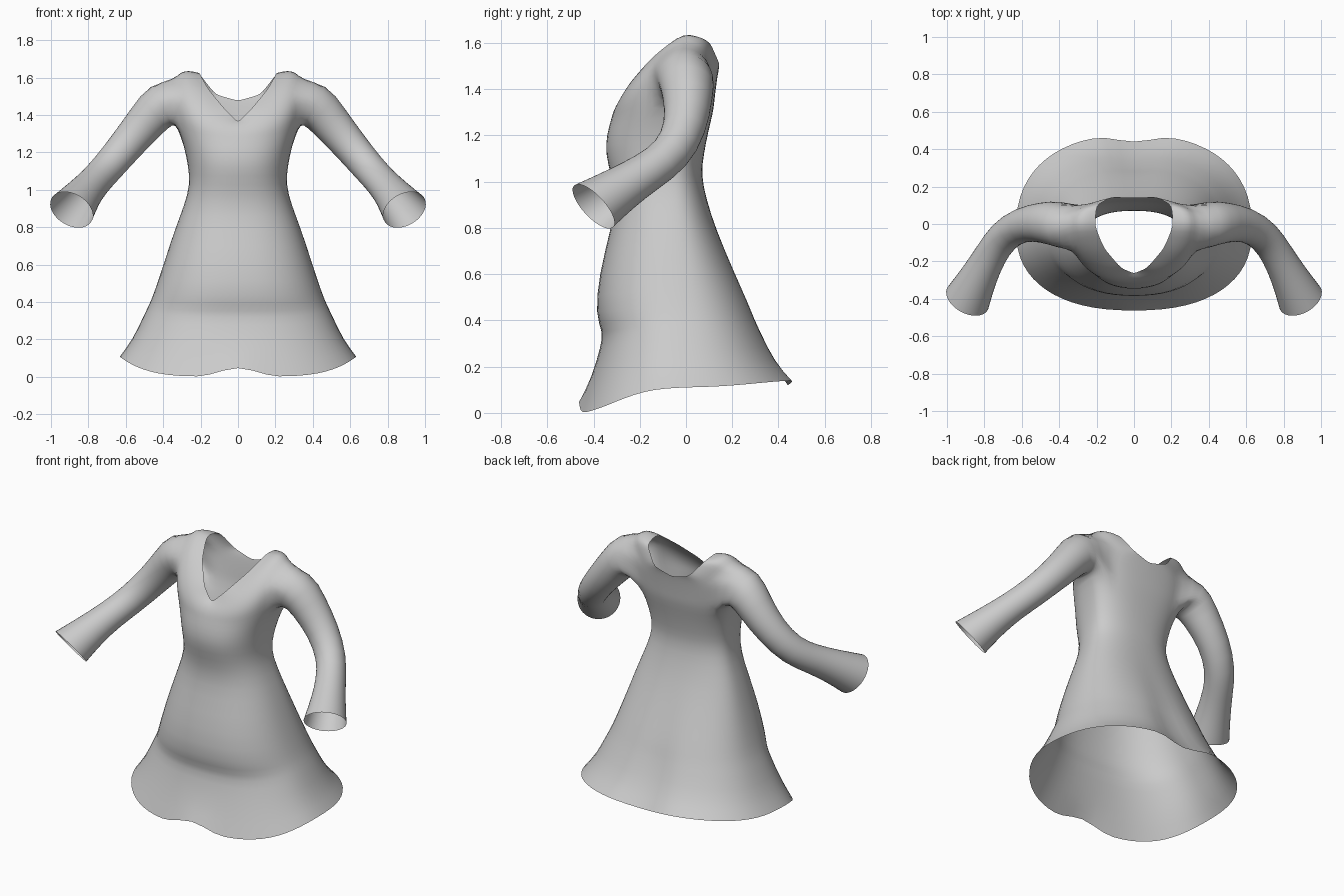
import bpy, bmesh, math
from mathutils import Vector

if "Cube" in bpy.data.objects:
    bpy.data.objects.remove(bpy.data.objects["Cube"])

HALF = 16           # columns from front centre to back centre (+x half)
UP = 6              # rows from chest to neckline
ARM = (6, 12, 3)    # armhole: first column, last column, rows above chest

# Body sections: z front, z side, z back, half width, y front, y side, y back
SECTIONS = [
    (0.00, 0.11, 0.14, .635, -.465, -.03, .48),
    (0.15, 0.20, 0.22, .565, -.41, -.03, .40),
    (0.29, 0.33, 0.35, .505, -.37, -.03, .335),
    (0.35, 0.39, 0.41, .475, -.36, -.03, .305),
    (0.42, 0.45, 0.47, .450, -.395, -.03, .28),
    (0.60, 0.60, 0.62, .400, -.378, -.04, .21),
    (0.80, 0.80, 0.80, .335, -.325, -.05, .128),
    (0.92, 0.92, 0.92, .287, -.305, -.06, .09),
    (1.03, 1.03, 1.03, .257, -.325, -.07, .065),
    (1.12, 1.13, 1.12, .268, -.35, -.06, .078),
    (1.20, 1.23, 1.21, .288, -.345, -.04, .095),
    (1.27, 1.335, 1.30, .325, -.325, -.01, .118),
]

# Neckline: column, x, y, z
NECK = [(0, 0, -.265, 1.36), (3, .07, -.235, 1.43), (6, .16, -.13, 1.54),
        (8, .21, -.01, 1.63), (10, .20, .10, 1.61), (13, .12, .145, 1.51),
        (16, 0, .14, 1.475)]

# Sleeve path: x, y, z, radius
SLEEVE = [(.41, 0, 1.465, .128), (.49, .01, 1.365, .108), (.60, 0, 1.235, .094),
          (.70, -.06, 1.115, .088), (.77, -.17, 1.04, .087),
          (.83, -.28, .97, .10), (.89, -.40, .893, .126)]


def section_point(sec, i):
    zf, zs, zb, a, yf, ys, yb = sec
    t = math.pi * i / HALF
    s, c = max(0.0, math.sin(t)), math.cos(t)
    if i in (0, HALF):
        s = 0.0
    front = i <= HALF // 2
    end_y, end_z = (yf, zf) if front else (yb, zb)
    y = ys + (end_y - ys) * abs(c) ** .85
    z = zs + (end_z - zs) * (1 - s ** 4)
    return Vector((a * s ** .85, y, z))


def neck_point(i):
    for p, q in zip(NECK, NECK[1:]):
        if p[0] <= i <= q[0]:
            f = (i - p[0]) / (q[0] - p[0])
            return Vector(p[1:]).lerp(Vector(q[1:]), f)


def bridge(bm, a, b, closed=False):
    n = len(a)
    for k in range(n if closed else n - 1):
        j = (k + 1) % n
        bm.faces.new((a[k], a[j], b[j], b[k]))


# Skirt and bodice rows
rows = [[section_point(s, i) for i in range(HALF + 1)] for s in SECTIONS]
rows[0][0].z += .07                       # front hem notch
for r in range(6):                        # centre back fold
    rows[r][HALF].y -= .055 * (1 - r / 6)
rows[0][HALF].z -= .03

# Shoulders: curve every column from chest to neckline
chest = rows[-1]
base = len(rows) - 1
for k in range(1, UP + 1):
    s, row = k / UP, []
    for i in range(HALF + 1):
        p, n = chest[i], neck_point(i)
        side = math.sin(math.pi * i / HALF) ** 2
        ctrl = Vector((p.x * 1.27, p.y * .95 + (.02 if i > 8 else 0),
                       (n.z * .75 + p.z * .25) * (1 - side) + (n.z + .085) * side))
        row.append(p * (1 - s) ** 2 + ctrl * 2 * s * (1 - s) + n * s * s)
    rows.append(row)

bm = bmesh.new()
c0, c1, nr = ARM


def inside(r, i):
    return c0 < i < c1 and base < r < base + nr


grid = [[None if inside(r, i) else bm.verts.new(p) for i, p in enumerate(row)]
        for r, row in enumerate(rows)]
for r in range(len(grid) - 1):
    for i in range(HALF):
        quad = (grid[r][i], grid[r][i + 1], grid[r + 1][i + 1], grid[r + 1][i])
        if not (base <= r < base + nr and c0 <= i < c1):
            bm.faces.new(quad)

# Armhole loop
loop = [grid[base][i] for i in range(c0, c1)]
loop += [grid[r][c1] for r in range(base, base + nr)]
loop += [grid[base + nr][i] for i in range(c1, c0, -1)]
loop += [grid[r][c0] for r in range(base + nr, base, -1)]
count = len(loop)

# Sleeve rings swept from the armhole to the cuff
centre = sum((v.co for v in loop), Vector()) / count
path = [centre] + [Vector(p[:3]) for p in SLEEVE]
tangent = Vector((1, 0, -.45)).normalized()
u = Vector((0, -1, 0))
w = tangent.cross(u)
mid = loop[(c1 - c0) // 2].co - centre      # lowest point of the armhole
start = math.atan2(mid.dot(w), mid.dot(u))
nxt = loop[(c1 - c0) // 2 + 2].co - centre
turn = math.atan2(nxt.dot(w), nxt.dot(u)) - start
turn = (turn + math.pi) % (2 * math.pi) - math.pi
sign = 1 if turn > 0 else -1
prev = loop
for k in range(1, len(path)):
    if k == 1:
        new_t = Vector((.85, 0, -.5)).normalized()
    elif k == len(path) - 1:
        new_t = Vector((.38, -.68, -.63)).normalized()
    else:
        new_t = (path[k + 1] - path[k - 1]).normalized()
    u = tangent.rotation_difference(new_t) @ u
    tangent = new_t
    w = tangent.cross(u)
    rad = SLEEVE[k - 1][3]
    ring = []
    for j in range(count):
        ang = start + sign * 2 * math.pi * (j - (c1 - c0) // 2) / count
        ring.append(bm.verts.new(path[k] + (u * math.cos(ang) + w * math.sin(ang)) * rad))
    bridge(bm, prev, ring, closed=True)
    prev = ring

bmesh.ops.recalc_face_normals(bm, faces=bm.faces)
# Outward check on a front skirt face
bm.faces.ensure_lookup_table()
if bm.faces[0].normal.y > 0:
    bmesh.ops.reverse_faces(bm, faces=bm.faces)
for f in bm.faces:
    f.smooth = True
mesh = bpy.data.meshes.new("dress")
bm.to_mesh(mesh)
bm.free()
dress = bpy.data.objects.new("dress", mesh)
bpy.context.collection.objects.link(dress)

# Mirror to the other side and smooth
mirror = dress.modifiers.new("mirror", 'MIRROR')
mirror.use_clip = True
mirror.merge_threshold = .001
sub = dress.modifiers.new("smooth", 'SUBSURF')
sub.levels = sub.render_levels = 1
